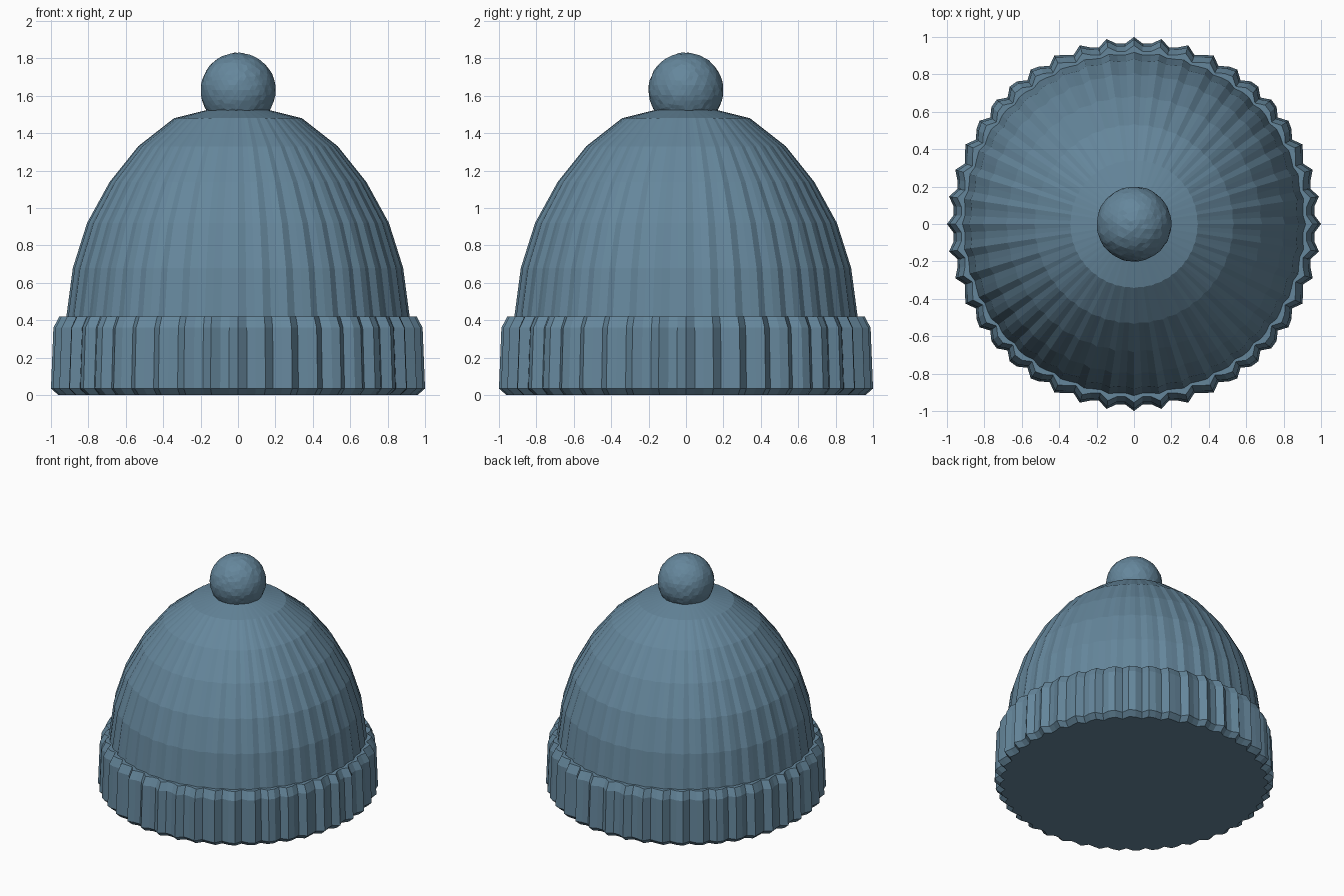
import bpy, bmesh, math, random
from mathutils import Vector

if "Cube" in bpy.data.objects:
    bpy.data.objects.remove(bpy.data.objects["Cube"])

random.seed(3)
SEGS, RIBS = 128, 44

wool = bpy.data.materials.new("blue_wool")
wool.diffuse_color = (0.13, 0.24, 0.33, 1)
wool.use_nodes = True
wool.node_tree.nodes["Principled BSDF"].inputs["Base Color"].default_value = wool.diffuse_color


def finish(bm, name):
    bmesh.ops.recalc_face_normals(bm, faces=bm.faces[:])
    mesh = bpy.data.meshes.new(name)
    bm.to_mesh(mesh)
    bm.free()
    mesh.materials.append(wool)
    obj = bpy.data.objects.new(name, mesh)
    bpy.context.collection.objects.link(obj)
    return obj


def ribbed_lathe(name, profile):
    """Revolve (radius, z, rib depth) points; the ribs ripple the radius."""
    bm = bmesh.new()
    rings = []
    for r, z, depth in profile:
        ring = []
        for i in range(SEGS):
            a = math.tau * i / SEGS
            rr = r + depth * math.cos(RIBS * a)
            ring.append(bm.verts.new((rr * math.cos(a), rr * math.sin(a), z)))
        rings.append(ring)
    for lo, hi in zip(rings, rings[1:]):
        for i in range(SEGS):
            j = (i + 1) % SEGS
            bm.faces.new((lo[i], lo[j], hi[j], hi[i]))
    bm.faces.new(rings[0])
    bm.faces.new(rings[-1])
    return finish(bm, name)


# Folded ribbed brim, closed underneath
ribbed_lathe("brim", [
    (0.94, 0.0, 0.02), (0.978, 0.035, 0.022), (0.965, 0.36, 0.022),
    (0.935, 0.42, 0.02), (0.89, 0.42, 0.005)])

# Knitted crown with ribs fading to the top
ribbed_lathe("crown", [
    (0.915, 0.38, 0.008), (0.875, 0.68, 0.008), (0.80, 0.92, 0.007),
    (0.68, 1.14, 0.006), (0.53, 1.33, 0.004), (0.34, 1.48, 0.002),
    (0.12, 1.535, 0.0)])

# Slightly bumpy pompom
bm = bmesh.new()
bmesh.ops.create_icosphere(bm, subdivisions=4, radius=0.2)
for v in bm.verts:
    v.co *= 1 + random.uniform(-0.012, 0.012)
    v.co += Vector((0, 0, 1.63))
finish(bm, "pompom")
